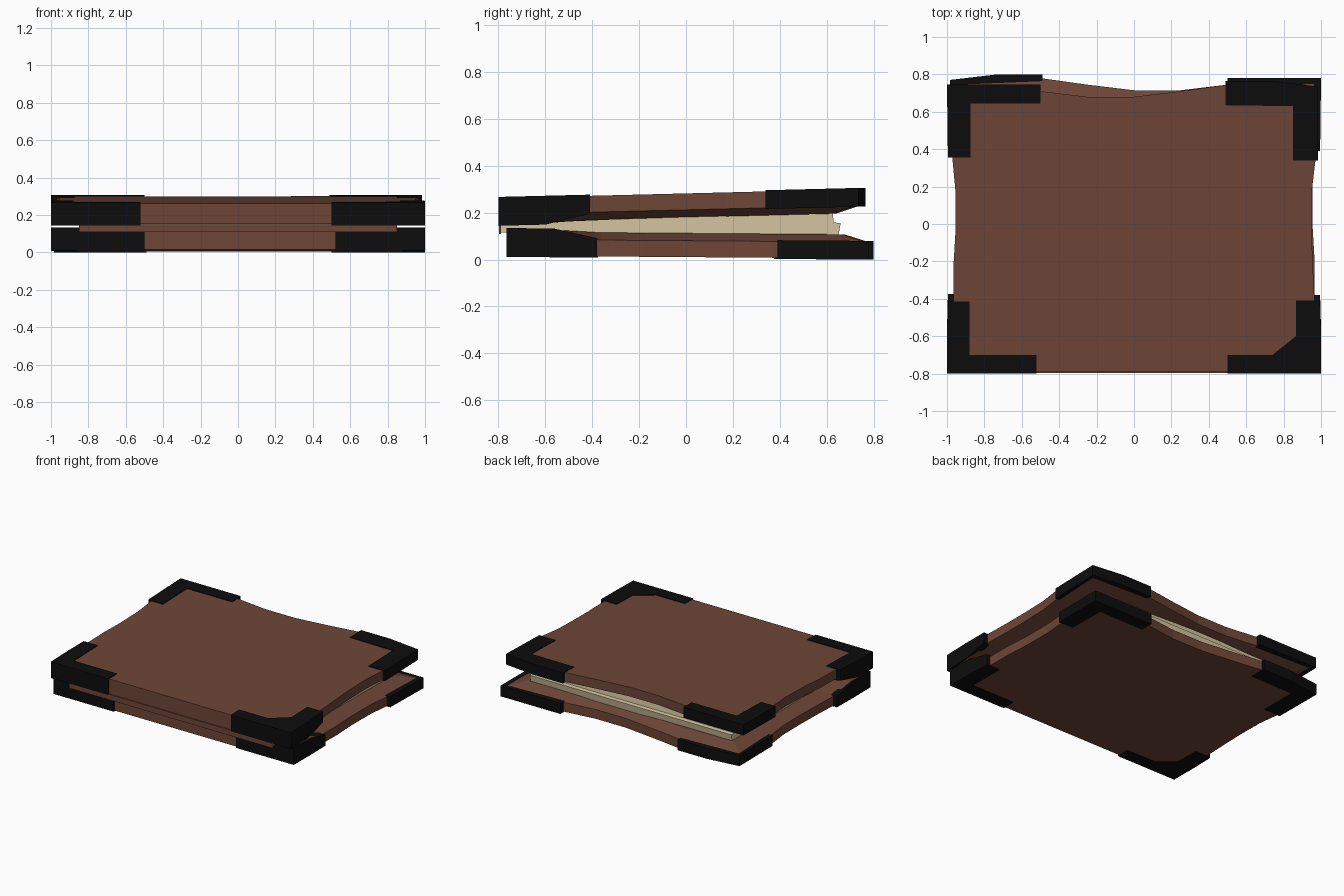
import bpy, bmesh

if "Cube" in bpy.data.objects:
    bpy.data.objects.remove(bpy.data.objects["Cube"])


def material(name, rgb):
    m = bpy.data.materials.new(name)
    m.diffuse_color = (*rgb, 1)
    m.use_nodes = True
    m.node_tree.nodes["Principled BSDF"].inputs["Base Color"].default_value = m.diffuse_color
    return m


LEATHER = material("brown leather", (0.155, 0.061, 0.038))
BLACK = material("black metal", (0.004, 0.004, 0.004))
PAPER = material("cream paper", (0.66, 0.55, 0.35))


def finish(bm, name, mat):
    bmesh.ops.recalc_face_normals(bm, faces=bm.faces)
    big = [f for f in bm.faces if len(f.verts) > 4]
    bmesh.ops.triangulate(bm, faces=big, ngon_method='EAR_CLIP')
    bmesh.ops.recalc_face_normals(bm, faces=bm.faces)
    me = bpy.data.meshes.new(name)
    bm.to_mesh(me)
    bm.free()
    me.materials.append(mat)
    ob = bpy.data.objects.new(name, me)
    bpy.context.collection.objects.link(ob)
    return ob


def loft(name, rings, mat):
    """Closed solid through rings with equal point counts."""
    bm = bmesh.new()
    rv = [[bm.verts.new(p) for p in r] for r in rings]
    n = len(rings[0])
    for a, b in zip(rv, rv[1:]):
        for i in range(n):
            j = (i + 1) % n
            bm.faces.new((a[i], a[j], b[j], b[i]))
    bm.faces.new(rv[0])
    bm.faces.new(rv[-1])
    return finish(bm, name, mat)


# Placement: depth d runs from the outer face of a cover toward the pages.
def upper(x, y, d):
    return (x, y, 0.262 + 0.025 * (y + 0.8) - d)


def lower(x, y, d):
    return (-x, y + 0.035, 0.016 - 0.0075 * (y + 0.8) + d)


def rim_depth(y, side, hinge):
    t = min(1, max(0, (-0.4 - y) / 0.2))
    return side + (hinge - side) * t


# Worn cover outline with hollowed back and sides
OUTLINE = [(-0.98, -0.79), (0.98, -0.79), (0.975, -0.6), (0.965, -0.4),
           (0.955, -0.2), (0.95, -0.05), (0.95, 0.17), (0.97, 0.34),
           (0.98, 0.725), (0.5, 0.745), (0.25, 0.71), (0, 0.68),
           (-0.25, 0.68), (-0.5, 0.71), (-0.98, 0.73), (-0.97, 0.34),
           (-0.955, 0.18), (-0.955, -0.05), (-0.965, -0.22),
           (-0.965, -0.4), (-0.975, -0.6)]

# L-shaped corner guards
GUARDS = {
    "back_left": [(-0.5, 0.745), (-1, 0.745), (-0.995, 0.355),
                  (-0.875, 0.355), (-0.875, 0.645), (-0.5, 0.645)],
    "back_right": [(0.49, 0.765), (0.73, 0.765), (0.985, 0.735),
                   (0.985, 0.34), (0.85, 0.34), (0.85, 0.63), (0.49, 0.635)],
    "front_left": [(-0.52, -0.8), (-1, -0.8), (-1, -0.6), (-0.995, -0.415),
                   (-0.88, -0.415), (-0.88, -0.6), (-0.88, -0.7), (-0.52, -0.7)],
    "front_right": [(0.5, -0.8), (1, -0.8), (1, -0.6), (0.995, -0.41),
                    (0.865, -0.41), (0.865, -0.6), (0.74, -0.7), (0.5, -0.7)],
}

for label, place in (("upper", upper), ("lower", lower)):
    # Cover board: flat outside, straight rim, bevel to a raised inner face
    inner = [(x * 0.88, y * 0.86 if y > 0 else y) for x, y in OUTLINE]
    loft(label + "_cover", [
        [place(x, y, 0) for x, y in OUTLINE],
        [place(x, y, rim_depth(y, 0.07, 0.11)) for x, y in OUTLINE],
        [place(x, y, rim_depth(y, 0.102, 0.112)) for x, y in inner],
    ], LEATHER)
    for corner, pts in GUARDS.items():
        loft(f"{label}_{corner}_guard", [
            [place(x, y, -0.005) for x, y in pts],
            [place(x, y, rim_depth(y, 0.075, 0.118)) for x, y in pts],
        ], BLACK)

# Page block: wedge profile (y, z) with a step at the open end
PAGES = [(-0.79, 0.115), (-0.79, 0.148), (-0.4, 0.17), (0.625, 0.21),
         (0.63, 0.158), (0.66, 0.155), (0.65, 0.10)]
loft("pages", [[(x, y, z) for y, z in PAGES] for x in (-0.84, 0.84)], PAPER)

# Spine strip closing the hinge side
STRIP = [(-0.797, 0.108), (-0.797, 0.15), (-0.789, 0.15), (-0.789, 0.108)]
loft("spine", [[(x, y, z) for y, z in STRIP] for x in (-0.85, 0.85)], LEATHER)
